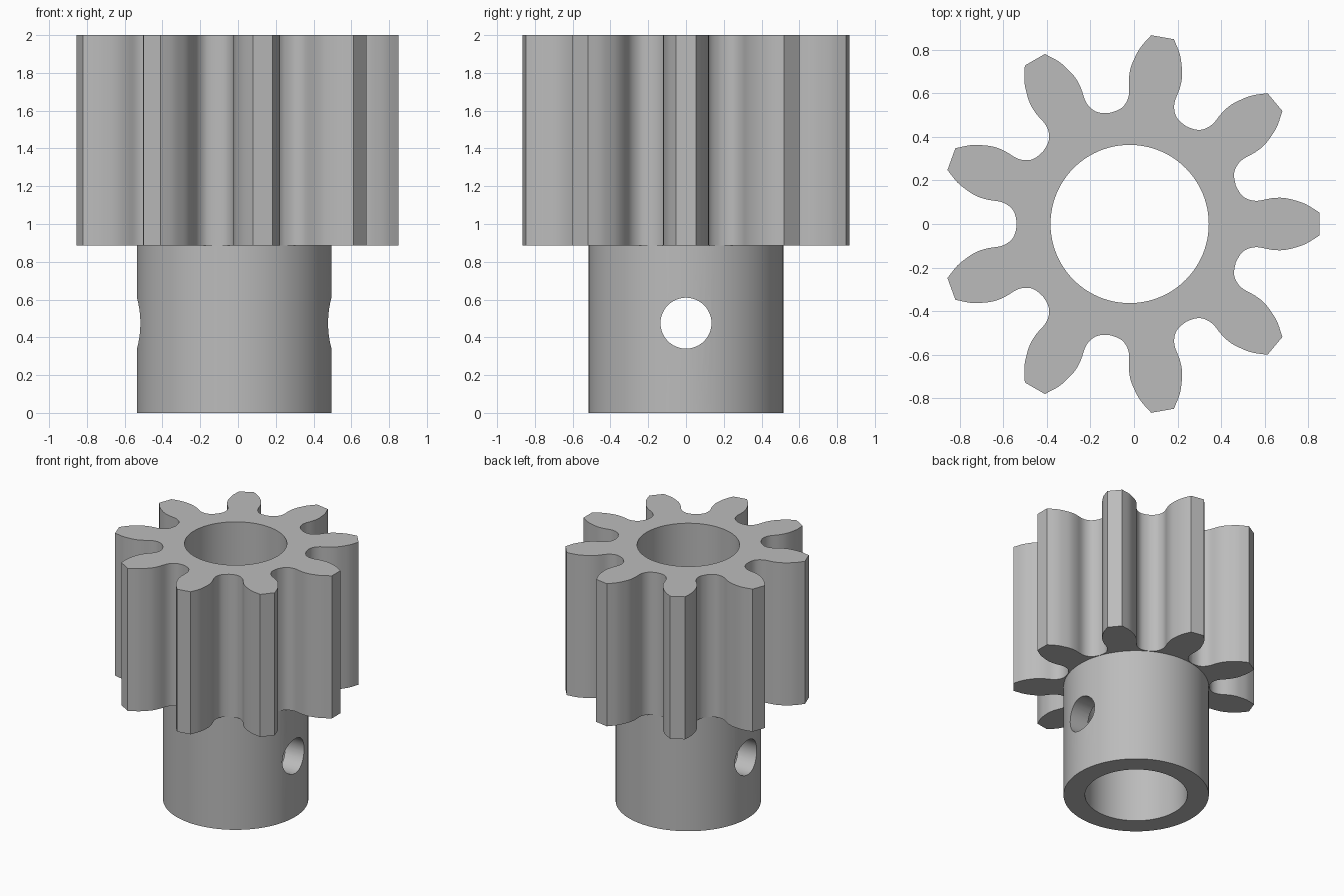
import bpy, bmesh, math
from mathutils import Vector, Matrix

cube = bpy.data.objects.get("Cube")
if cube:
    bpy.data.objects.remove(cube, do_unlink=True)

TEETH = 9
CX = -0.02            # shaft axis offset so the whole pinion is centred
GEAR_BOTTOM, TOP = 0.885, 2.0
HUB_R, BORE_R, PIN_R, PIN_Z = 0.515, 0.363, 0.135, 0.455

steel = bpy.data.materials.new("plain grey steel")
steel.use_nodes = True
steel.diffuse_color = (0.5, 0.5, 0.5, 1)
steel.node_tree.nodes["Principled BSDF"].inputs["Base Color"].default_value = (0.5, 0.5, 0.5, 1)


def add_object(name, bm):
    bmesh.ops.recalc_face_normals(bm, faces=bm.faces)
    mesh = bpy.data.meshes.new(name)
    bm.to_mesh(mesh)
    bm.free()
    mesh.materials.append(steel)
    obj = bpy.data.objects.new(name, mesh)
    bpy.context.collection.objects.link(obj)
    return obj


def cylinder(name, radius, z0, z1, sides=96):
    bm = bmesh.new()
    bmesh.ops.create_cone(bm, cap_ends=True, segments=sides, radius1=radius, radius2=radius,
                          depth=z1 - z0, matrix=Matrix.Translation((CX, 0, (z0 + z1) / 2)))
    return add_object(name, bm)


def combine(target, tool, operation):
    mod = target.modifiers.new(operation.lower(), 'BOOLEAN')
    mod.operation, mod.object, mod.solver = operation, tool, 'EXACT'
    bpy.context.view_layer.objects.active = target
    bpy.ops.object.modifier_apply(modifier=mod.name)
    bpy.data.objects.remove(tool, do_unlink=True)


def smooth_path(points, steps=3):
    """Catmull-Rom curve through the points."""
    pts = [Vector(p) for p in points]
    ext = [2 * pts[0] - pts[1]] + pts + [2 * pts[-1] - pts[-2]]
    out = []
    for a, b, c, d in zip(ext, ext[1:], ext[2:], ext[3:]):
        for i in range(steps):
            t = i / steps
            out.append(0.5 * (2 * b + (c - a) * t + (2 * a - 5 * b + 4 * c - d) * t ** 2
                              + (3 * b - a - 3 * c + d) * t ** 3))
    return out + [pts[-1]]


# Half tooth: from tip corner down the flank to the middle of the gap
half_gap = math.pi / TEETH
root = 0.518
flank = smooth_path([(0.87, 0.053), (0.81, 0.09), (0.76, 0.108), (0.705, 0.12), (0.65, 0.118),
                     (0.595, 0.107), (0.558, 0.109), (0.525, 0.123), (0.503, 0.147),
                     (root * math.cos(half_gap), root * math.sin(half_gap))])
tooth = [Vector((p.x, -p.y)) for p in reversed(flank[:-1])] + flank

# Toothed section
bm = bmesh.new()
outline = []
for i in range(TEETH):
    turn = Matrix.Rotation(2 * half_gap * i, 2)
    for p in tooth:
        q = turn @ p
        outline.append(bm.verts.new((q.x + CX, q.y, GEAR_BOTTOM)))
face = bm.faces.new(outline)
ext = bmesh.ops.extrude_face_region(bm, geom=[face])
bmesh.ops.translate(bm, vec=(0, 0, TOP - GEAR_BOTTOM),
                    verts=[v for v in ext["geom"] if isinstance(v, bmesh.types.BMVert)])
pinion = add_object("pinion_gear", bm)

# Hub, shaft bore and cross pin hole
combine(pinion, cylinder("hub", HUB_R, 0, 1.2), 'UNION')
combine(pinion, cylinder("bore_cutter", BORE_R, -0.2, TOP + 0.2), 'DIFFERENCE')
pin = cylinder("pin_cutter", PIN_R, -1, 1, 48)
pin.data.transform(Matrix.Translation((0, 0, PIN_Z)) @ Matrix.Rotation(math.pi / 2, 4, 'Y'))
combine(pinion, pin, 'DIFFERENCE')

bpy.ops.object.select_all(action='DESELECT')
pinion.select_set(True)
bpy.context.view_layer.objects.active = pinion
bpy.ops.object.shade_smooth_by_angle(angle=math.radians(30))
